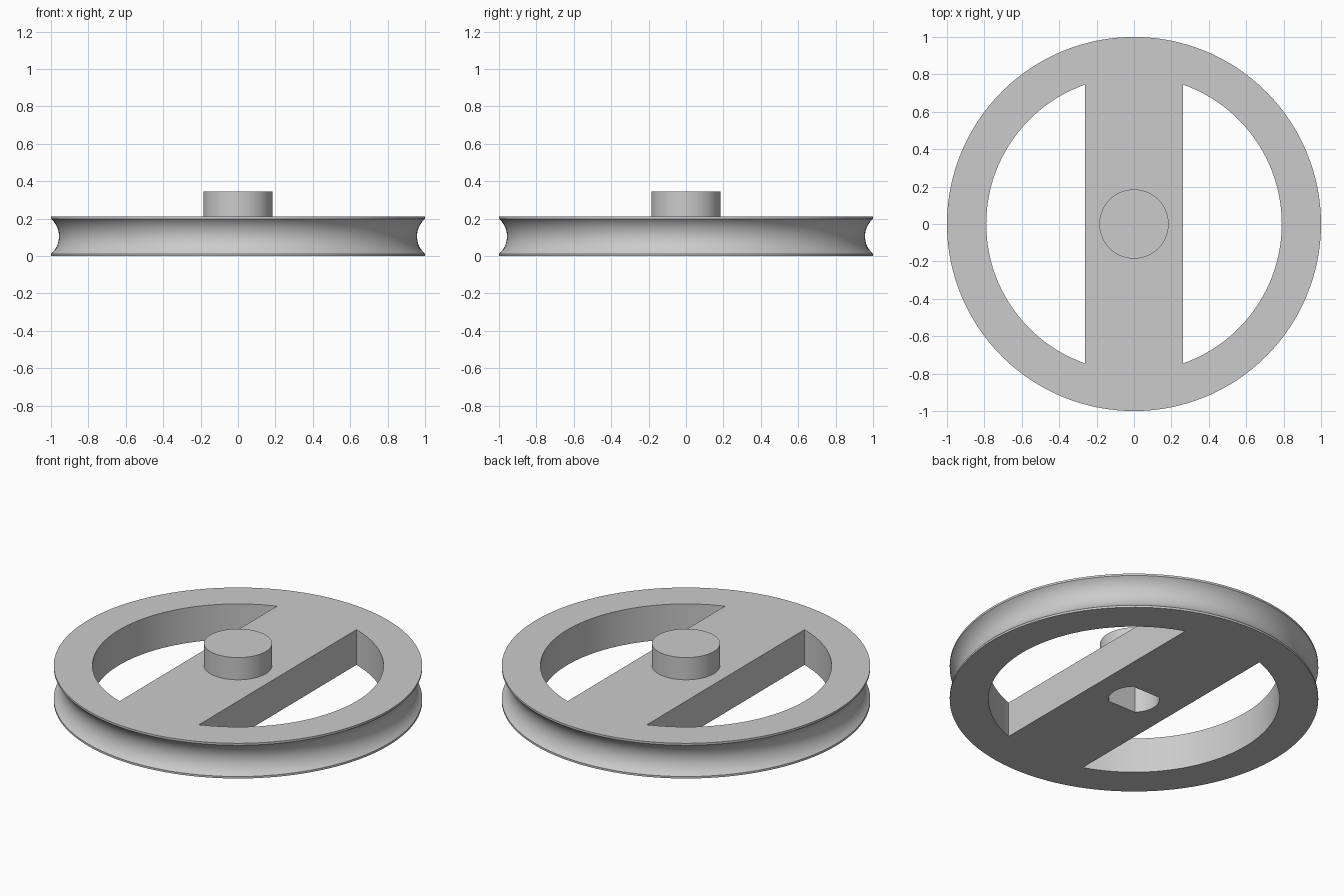
import bpy, bmesh
from math import acos, asin, cos, sin, pi, tau

if "Cube" in bpy.data.objects:
    bpy.data.objects.remove(bpy.data.objects["Cube"])

WIDTH, LIP, HUB_R, HUB_TOP = 0.211, 0.012, 0.185, 0.344


def arc(radius, start, end, steps):
    return [(radius * cos(start + (end - start) * i / steps),
             radius * sin(start + (end - start) * i / steps)) for i in range(steps + 1)]


def finish(name, bm):
    bmesh.ops.recalc_face_normals(bm, faces=bm.faces)
    mesh = bpy.data.meshes.new(name)
    bm.to_mesh(mesh)
    bm.free()
    obj = bpy.data.objects.new(name, mesh)
    bpy.context.collection.objects.link(obj)
    return obj


def prism(name, outline, bottom, top):
    bm = bmesh.new()
    face = bm.faces.new([bm.verts.new((x, y, bottom)) for x, y in outline])
    moved = bmesh.ops.extrude_face_region(bm, geom=[face])["geom"]
    bmesh.ops.translate(bm, vec=(0, 0, top - bottom),
                        verts=[v for v in moved if isinstance(v, bmesh.types.BMVert)])
    return finish(name, bm)


def lathe(name, profile, steps):
    bm = bmesh.new()
    verts = [bm.verts.new((r, 0, z)) for r, z in profile]
    edges = [bm.edges.new(pair) for pair in zip(verts, verts[1:])]
    bmesh.ops.spin(bm, geom=verts + edges, cent=(0, 0, 0), axis=(0, 0, 1),
                   angle=tau, steps=steps)
    bmesh.ops.remove_doubles(bm, verts=bm.verts, dist=0.0001)
    return finish(name, bm)


# Wheel body: rounded rope groove between two thin lips, hub on top
half, depth = WIDTH / 2 - LIP, 0.043
groove_r = (half ** 2 + depth ** 2) / (2 * depth)
sweep = asin(half / groove_r)
groove = [(1 - depth + groove_r - x, WIDTH / 2 + y)
          for x, y in arc(groove_r, -sweep, sweep, 16)]
profile = ([(0, 0), (1, 0)] + groove +
           [(1, WIDTH), (HUB_R, WIDTH), (HUB_R, HUB_TOP), (0, HUB_TOP)])
wheel = lathe("pulley_wheel", profile, 128)

# Two windows leave a broad spoke; a double-flat shaft hole opens below
a = acos(0.263 / 0.79)
b = asin(0.103 / 0.138)
cutters = [
    prism("window_cutter", arc(0.79, -a, a, 48), -0.1, 0.5),
    prism("window_cutter", arc(0.79, pi - a, pi + a, 48), -0.1, 0.5),
    prism("shaft_cutter", arc(0.138, -b, b, 12) + arc(0.138, pi - b, pi + b, 12), -0.1, 0.28),
]
bpy.context.view_layer.objects.active = wheel
for cutter in cutters:
    cutter.hide_render = True
    mod = wheel.modifiers.new("cut", "BOOLEAN")
    mod.operation, mod.solver, mod.object = "DIFFERENCE", "EXACT", cutter
    bpy.ops.object.modifier_apply(modifier=mod.name)
    bpy.data.objects.remove(cutter)

# Plain grey plastic
grey = bpy.data.materials.new("plain_grey")
grey.use_nodes = True
colour = (0.6, 0.6, 0.6, 1)
grey.diffuse_color = colour
grey.node_tree.nodes["Principled BSDF"].inputs["Base Color"].default_value = colour
wheel.data.materials.clear()
wheel.data.materials.append(grey)

bpy.ops.object.select_all(action="DESELECT")
wheel.select_set(True)
bpy.ops.object.shade_smooth_by_angle(angle=pi / 6)
